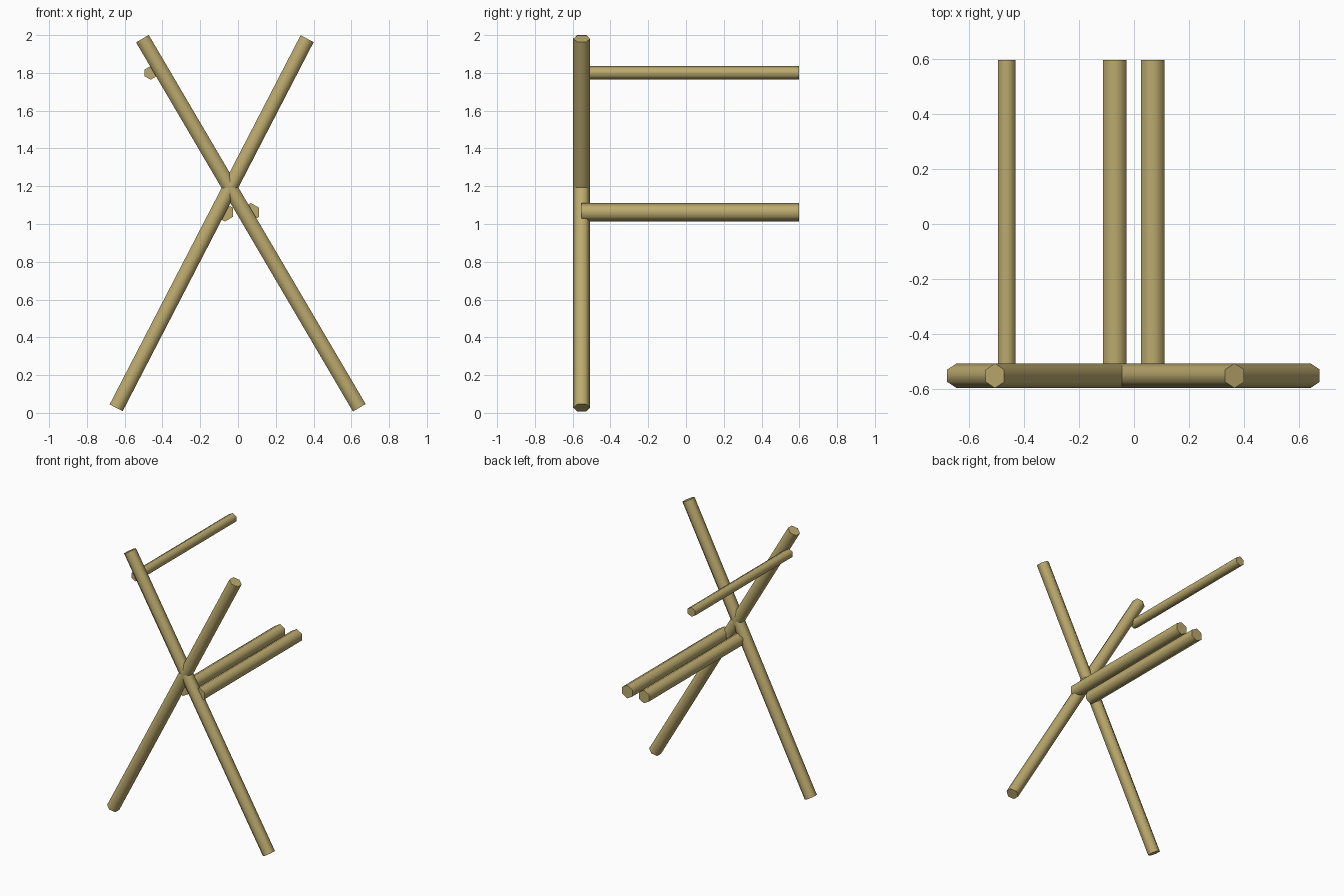
import bpy, bmesh, math
from mathutils import Matrix, Vector

if "Cube" in bpy.data.objects:
    bpy.data.objects.remove(bpy.data.objects["Cube"])

# Single wood colour
wood = bpy.data.materials.new("khaki wood")
wood.use_nodes = True
colour = (0.5, 0.4, 0.155, 1)
wood.diffuse_color = colour
wood.node_tree.nodes["Principled BSDF"].inputs["Base Color"].default_value = colour


def rod(name, start, end, radius, ridge):
    """Six-sided rod from start to end, with a corner edge facing ridge."""
    start, end, ridge = Vector(start), Vector(end), Vector(ridge)
    axis = (end - start).normalized()
    side = ridge.cross(axis)
    frame = Matrix((side, ridge, axis)).transposed().to_4x4()
    frame.translation = (start + end) / 2

    bm = bmesh.new()
    bmesh.ops.create_cone(bm, cap_ends=True, segments=6, radius1=radius,
                          radius2=radius, depth=(end - start).length)
    # Put a corner of the cross-section on the local y axis
    corner = bm.verts[:][0].co
    turn = math.pi / 2 - math.atan2(corner.y, corner.x)
    bm.transform(frame @ Matrix.Rotation(turn, 4, "Z"))
    bmesh.ops.recalc_face_normals(bm, faces=bm.faces)
    mesh = bpy.data.meshes.new(name)
    bm.to_mesh(mesh)
    bm.free()
    mesh.materials.append(wood)

    obj = bpy.data.objects.new(name, mesh)
    bpy.context.collection.objects.link(obj)
    bpy.ops.object.select_all(action="DESELECT")
    obj.select_set(True)
    bpy.context.view_layer.objects.active = obj
    # Round the sides, keep the end caps crisp
    bpy.ops.object.shade_smooth_by_angle(angle=math.radians(70))


FRONT, BACK = -0.552, 0.597

# Crossed legs at the front
rod("leg_rising_left", (-0.645, FRONT, 0.027), (0.366, FRONT, 1.981), 0.045, (0, 1, 0))
rod("leg_rising_right", (0.642, FRONT, 0.027), (-0.506, FRONT, 1.981), 0.045, (0, 1, 0))

# Seat rails and backrest rail running backwards
for name, x, z, radius in (("seat_rail_right", -0.07, 1.062, 0.049),
                           ("seat_rail_left", 0.068, 1.062, 0.049),
                           ("backrest_rail", -0.463, 1.8, 0.036)):
    rod(name, (x, FRONT, z), (x, BACK, z), radius, (0, 0, 1))
